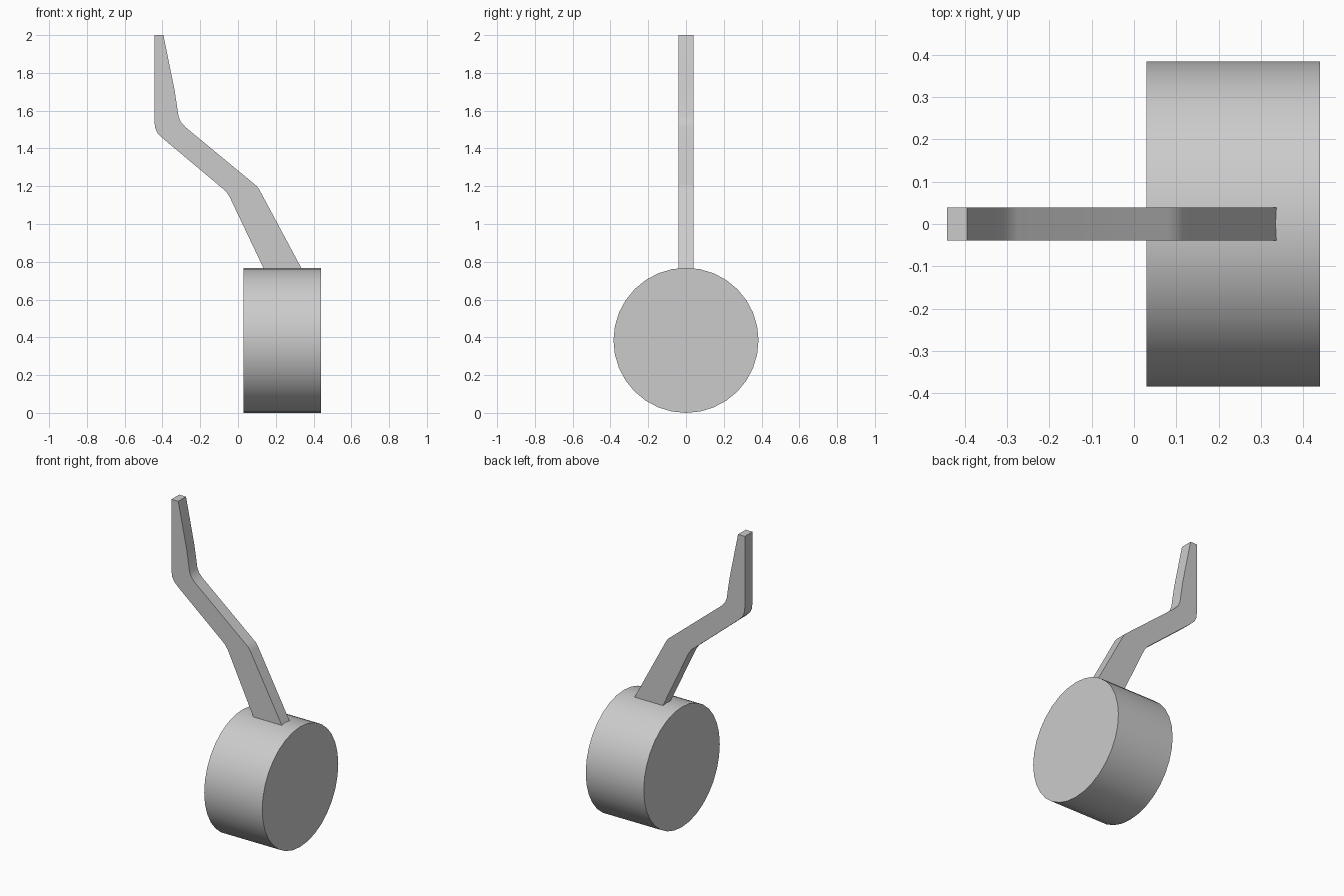
import bpy, bmesh, math
from mathutils import Matrix

cube = bpy.data.objects.get("Cube")
if cube:
    bpy.data.objects.remove(cube, do_unlink=True)

GREY = (0.6, 0.6, 0.6, 1)
grey = bpy.data.materials.new("plain grey")
grey.use_nodes = True
grey.diffuse_color = GREY
grey.node_tree.nodes["Principled BSDF"].inputs["Base Color"].default_value = GREY


def add_part(name, bm):
    """Turn a bmesh into a named grey object, smooth except at sharp edges."""
    bmesh.ops.recalc_face_normals(bm, faces=bm.faces)
    mesh = bpy.data.meshes.new(name)
    bm.to_mesh(mesh)
    bm.free()
    mesh.materials.append(grey)
    obj = bpy.data.objects.new(name, mesh)
    bpy.context.collection.objects.link(obj)
    bpy.ops.object.select_all(action='DESELECT')
    obj.select_set(True)
    bpy.context.view_layer.objects.active = obj
    bpy.ops.object.shade_smooth_by_angle(angle=math.radians(30))


# Drum lying along x
radius, x0, x1 = 0.384, 0.03, 0.44
bm = bmesh.new()
bmesh.ops.create_cone(
    bm, cap_ends=True, segments=32, radius1=radius, radius2=radius, depth=x1 - x0,
    matrix=Matrix.Translation(((x0 + x1) / 2, 0, radius)) @ Matrix.Rotation(math.pi / 2, 4, 'Y'))
add_part("drum", bm)

# Bent lever: side outline in x and z, extruded across y
outline = [
    (0.137, 0.762), (-0.045, 1.145), (-0.066, 1.175), (-0.40, 1.455),
    (-0.425, 1.48), (-0.438, 1.507), (-0.443, 1.545), (-0.443, 2.0),
    (-0.395, 2.0), (-0.335, 1.705), (-0.315, 1.57), (-0.303, 1.54),
    (-0.275, 1.51), (0.08, 1.217), (0.1, 1.2), (0.115, 1.178), (0.338, 0.762),
]
half_width = 0.039
bm = bmesh.new()
side = bm.faces.new([bm.verts.new((x, -half_width, z)) for x, z in outline])
extruded = bmesh.ops.extrude_face_region(bm, geom=[side], use_keep_orig=True)
bmesh.ops.translate(bm, vec=(0, 2 * half_width, 0),
                    verts=[g for g in extruded["geom"] if isinstance(g, bmesh.types.BMVert)])
add_part("bent_lever", bm)
